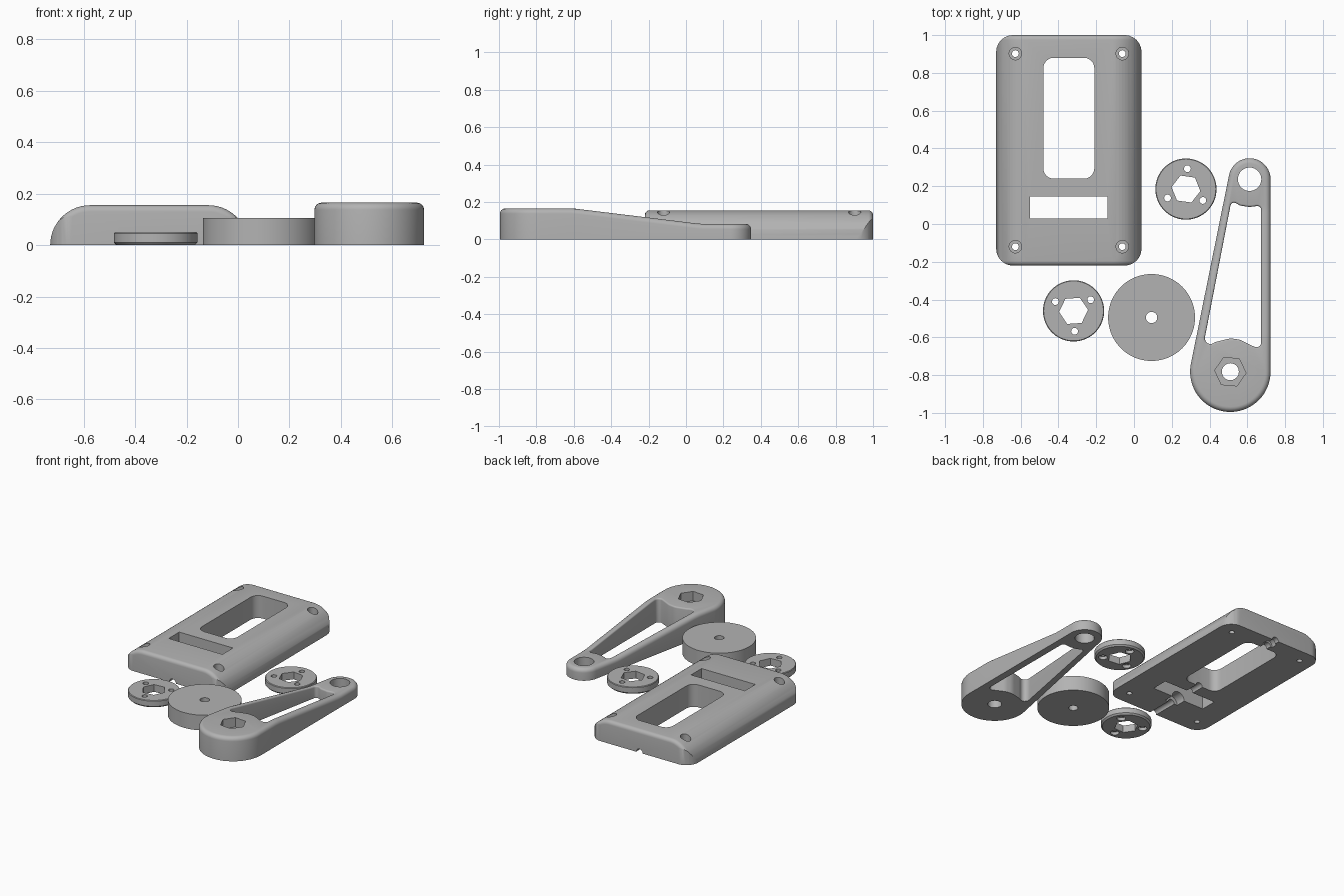
import bpy, bmesh, math
from mathutils import Vector

if "Cube" in bpy.data.objects:
    bpy.data.objects.remove(bpy.data.objects["Cube"])

grey = bpy.data.materials.new("matte grey")
grey.diffuse_color = (0.45, 0.45, 0.45, 1)
grey.use_nodes = True
grey.node_tree.nodes["Principled BSDF"].inputs["Base Color"].default_value = grey.diffuse_color


def loft(name, rings):
    """Closed solid through rings of equal point count, with flat end caps."""
    bm = bmesh.new()
    vs = [[bm.verts.new(p) for p in ring] for ring in rings]
    n = len(vs[0])
    for a, b in zip(vs, vs[1:]):
        for i in range(n):
            j = (i + 1) % n
            bm.faces.new((a[i], a[j], b[j], b[i]))
    bm.faces.new(vs[0][::-1])
    bm.faces.new(vs[-1])
    bmesh.ops.recalc_face_normals(bm, faces=bm.faces)
    me = bpy.data.meshes.new(name)
    bm.to_mesh(me)
    bm.free()
    me.materials.append(grey)
    ob = bpy.data.objects.new(name, me)
    bpy.context.collection.objects.link(ob)
    return ob


def at(pts, z):
    return [(x, y, z) for x, y in pts]


def ngon(x, y, r, n=48, turn=0):
    return [(x + r * math.cos(math.radians(turn) + math.tau * i / n),
             y + r * math.sin(math.radians(turn) + math.tau * i / n)) for i in range(n)]


def prism(name, pts, z0, z1):
    return loft(name, [at(pts, z0), at(pts, z1)])


def rounded(corners, seg=6):
    """Polygon with corners (x, y, radius), each replaced by an arc."""
    out = []
    for i, (x, y, r) in enumerate(corners):
        p = Vector((x, y))
        a = (Vector(corners[i - 1][:2]) - p).normalized()
        b = (Vector(corners[(i + 1) % len(corners)][:2]) - p).normalized()
        if r == 0:
            out.append((x, y))
            continue
        half = a.angle(b) / 2
        c = p + (a + b).normalized() * r / math.sin(half)
        s, e = p + a * r / math.tan(half) - c, p + b * r / math.tan(half) - c
        turn = s.angle_signed(e)
        for k in range(seg + 1):
            t = -turn * k / seg
            out.append((c.x + s.x * math.cos(t) - s.y * math.sin(t),
                        c.y + s.x * math.sin(t) + s.y * math.cos(t)))
    return out


def box(x0, x1, y0, y1, r):
    return rounded([(x0, y0, r), (x1, y0, r), (x1, y1, r), (x0, y1, r)])


def boolean(ob, other, op='DIFFERENCE'):
    m = ob.modifiers.new("cut", 'BOOLEAN')
    m.object, m.operation, m.solver = other, op, 'EXACT'
    bpy.context.view_layer.objects.active = ob
    bpy.ops.object.modifier_apply(modifier=m.name)
    bpy.data.objects.remove(other)


def drill(ob, x, y, r, z0=-0.1, z1=0.3, n=32, turn=0):
    boolean(ob, prism("cutter", ngon(x, y, r, n, turn), z0, z1))


def smooth(ob):
    bpy.ops.object.select_all(action='DESELECT')
    ob.select_set(True)
    bpy.context.view_layer.objects.active = ob
    bpy.ops.object.shade_smooth_by_angle(angle=math.radians(30))


# --- Base plate: arched section with softened ends and rounded plan corners
X0, X1, Y0, Y1, H, F = -0.73, 0.04, -0.22, 1.0, 0.155, 0.025


def arch(y, d):
    r = H - d
    q = [math.pi / 2 * i / 14 for i in range(15)]
    right = [(X1 - H + r * math.cos(a), y, r * math.sin(a)) for a in q]
    left = [(X0 + H - r * math.cos(a), y, r * math.sin(a)) for a in q]
    return right + left[::-1]


ends = [(F * (1 - math.cos(a)), F * (1 - math.sin(a)))
        for a in [math.pi / 2 * i / 5 for i in range(6)]]
rings = [arch(Y0 + t, d) for t, d in ends]
rings += [arch(Y1 - t, d) for t, d in reversed(ends)]
plate = loft("base_plate", rings)
boolean(plate, prism("outline", box(X0, X1, Y0 - 0.0005, Y1 + 0.0005, 0.09), -0.1, 0.3), 'INTERSECT')
# window and slot
boolean(plate, prism("cutter", box(-0.48, -0.21, 0.24, 0.88, 0.055), -0.1, 0.3))
boolean(plate, prism("cutter", [(-0.55, 0.03), (-0.14, 0.03), (-0.14, 0.145), (-0.55, 0.145)], -0.1, 0.3))
# counterbored screw holes
for x in (-0.628, -0.062):
    for y in (-0.12, 0.902):
        drill(plate, x, y, 0.018)
        drill(plate, x, y, 0.033, 0.08)
# shaft groove and bearing pockets underneath
for r, a, b in ((0.025, -0.4, 1.2), (0.05, -0.04, 0.04), (0.04, 0.92, 0.965)):
    circle = ngon(-0.345, 0, r, 32, 3)
    boolean(plate, loft("cutter", [[(x, y, z) for x, z in circle] for y in (a, b)]))
smooth(plate)

# --- Plain disc with centre hole
disc = prism("wheel_disc", ngon(0.093, -0.495, 0.23, 96), 0, 0.105)
drill(disc, 0.093, -0.495, 0.03)
smooth(disc)

# --- Two flanges with a hexagon opening and three screw holes
for name, cx, cy, hexa, first in (("flange_right", 0.275, 0.185, -8, 86),
                                  ("flange_left", -0.32, -0.46, 4, 33)):
    ob = loft(name, [at(ngon(cx, cy, r, 72), z) for r, z in
                     ((0.152, 0), (0.162, 0.01), (0.162, 0.046), (0.158, 0.05))])
    drill(ob, cx, cy, 0.077, n=6, turn=hexa)
    for k in range(3):
        a = math.radians(first + 120 * k)
        x, y = cx + 0.108 * math.cos(a), cy + 0.108 * math.sin(a)
        drill(ob, x, y, 0.018, n=24)
        drill(ob, x, y, 0.028, -0.1, 0.022, n=24)
    smooth(ob)

# --- Crank arm: two round ends joined by tangents
BIG, SMALL, TOP = (0.51, -0.782, 0.213), (0.612, 0.237, 0.111), 0.165


def arm_outline(d):
    lean = math.radians(168.56)
    pts = []
    for (x, y, r), a0, a1 in ((SMALL, 0, lean), (BIG, lean, math.tau)):
        for i in range(33):
            a = a0 + (a1 - a0) * i / 32
            pts.append((x + (r - d) * math.cos(a), y + (r - d) * math.sin(a)))
    return pts


def fillet(f, n=6):
    return [(f * (1 - math.cos(a)), TOP - f + f * math.sin(a))
            for a in [math.pi / 2 * i / n for i in range(n + 1)]]


arm = loft("crank_arm", [at(arm_outline(0), 0)] + [at(arm_outline(d), z) for d, z in fillet(0.028)])
# long opening, flared at the top edge
opening = rounded([(0.516, 0.125, 0.02), (0.56, 0.098, 0.05), (0.612, 0.09, 0.05), (0.673, 0.098, 0.02),
                   (0.673, -0.667, 0.025), (0.61, -0.637, 0.06), (0.56, -0.612, 0.1), (0.51, -0.605, 0.1),
                   (0.43, -0.625, 0.06), (0.362, -0.67, 0.03)])


def grow(pts, d):
    out = []
    for i, p in enumerate(pts):
        t = (Vector(pts[(i + 1) % len(pts)]) - Vector(pts[i - 1])).normalized()
        out.append((p[0] - t.y * d, p[1] + t.x * d))
    return out


boolean(arm, loft("cutter", [at(opening, -0.1)] + [at(grow(opening, d), z) for d, z in fillet(0.01, 4)]
                  + [at(grow(opening, 0.01), 0.3)]))
# taper the top from the thick end to the thin end
bm = bmesh.new()
bm.from_mesh(arm.data)
for y in (-0.62, -0.58, 0.06, 0.1):
    bmesh.ops.bisect_plane(bm, geom=bm.verts[:] + bm.edges[:] + bm.faces[:],
                           plane_co=(0, y, 0), plane_no=(0, 1, 0), dist=1e-5)
for v in bm.verts:
    if v.co.z > 0.05:
        y = v.co.y
        t = min(1, max(0, (y + 0.6) / 0.68))
        v.co.z -= 0.083 * t
bm.to_mesh(arm.data)
bm.free()
# handle hole, hexagon nut pocket and axle hole
drill(arm, SMALL[0], SMALL[1], 0.062, n=48)
drill(arm, BIG[0], BIG[1], 0.045)
drill(arm, BIG[0], BIG[1], 0.083, 0.1, 0.3, 6, -5)
smooth(arm)
